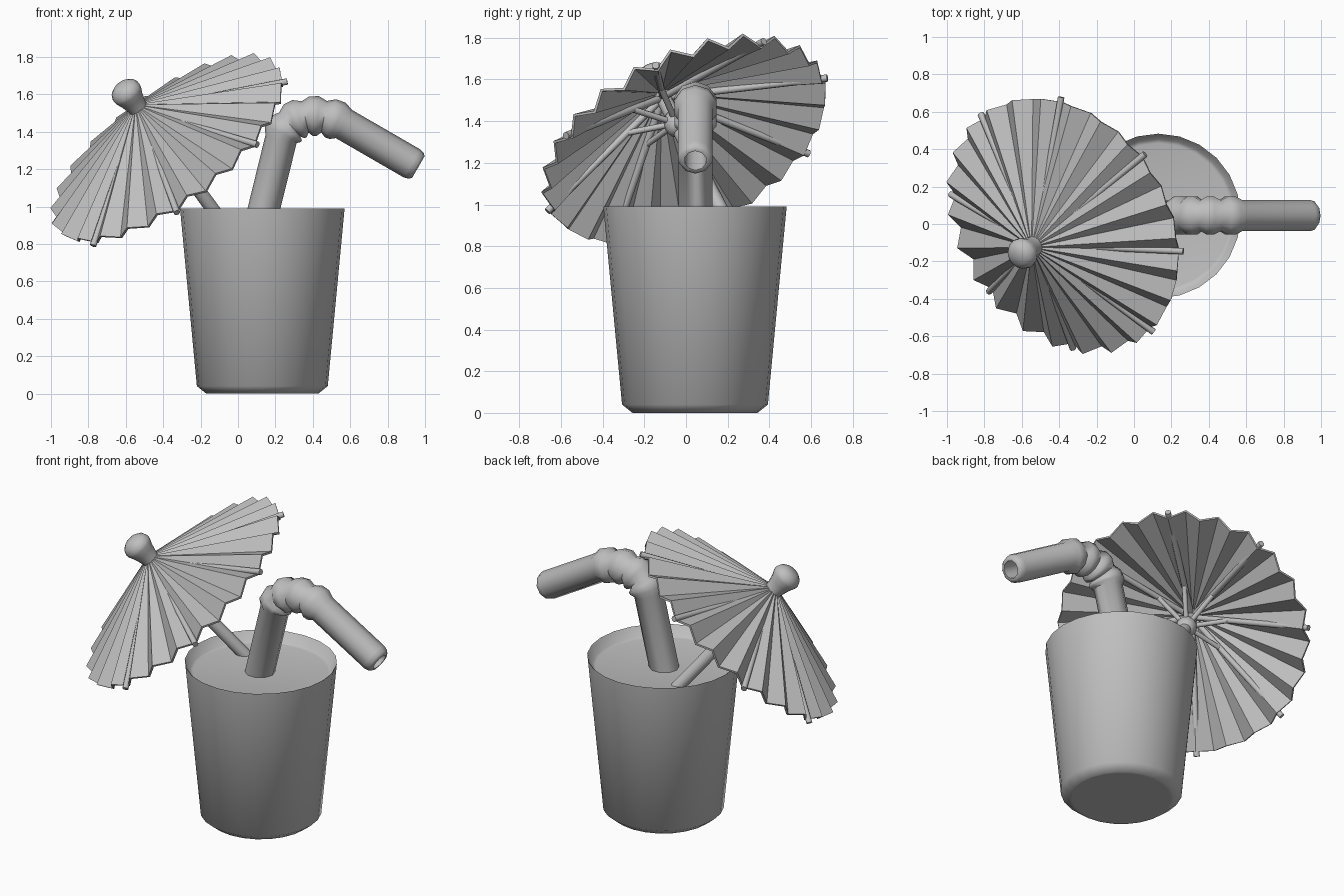
import bpy, bmesh
from math import sin, cos, pi, radians
from mathutils import Vector, Matrix

cube = bpy.data.objects.get("Cube")
if cube:
    bpy.data.objects.remove(cube)

grey = bpy.data.materials.new("plain_grey")
grey.use_nodes = True
grey.diffuse_color = (0.52, 0.52, 0.52, 1)
grey.node_tree.nodes["Principled BSDF"].inputs["Base Color"].default_value = (0.52, 0.52, 0.52, 1)


def finish(name, bm, matrix=None, smooth=None):
    bmesh.ops.remove_doubles(bm, verts=bm.verts, dist=0.0005)
    bmesh.ops.recalc_face_normals(bm, faces=bm.faces)
    mesh = bpy.data.meshes.new(name)
    bm.to_mesh(mesh)
    bm.free()
    mesh.materials.append(grey)
    obj = bpy.data.objects.new(name, mesh)
    bpy.context.collection.objects.link(obj)
    if matrix:
        obj.matrix_world = matrix
    if smooth:
        bpy.ops.object.select_all(action='DESELECT')
        obj.select_set(True)
        bpy.context.view_layer.objects.active = obj
        bpy.ops.object.shade_smooth_by_angle(angle=radians(smooth))
    return obj


def skin(bm, rings):
    """Join successive closed rings of points with quads and cap both ends."""
    loops = [[bm.verts.new(p) for p in ring] for ring in rings]
    count = len(loops[0])
    for a, b in zip(loops, loops[1:]):
        for i in range(count):
            j = (i + 1) % count
            bm.faces.new((a[i], a[j], b[j], b[i]))
    bm.faces.new(loops[0])
    bm.faces.new(loops[-1])


def lathe(name, profile, sides, matrix, smooth):
    """Turn a (radius, height) profile around the local z axis."""
    bm = bmesh.new()
    skin(bm, [[(r * cos(2 * pi * i / sides), r * sin(2 * pi * i / sides), z)
               for i in range(sides)] for r, z in profile])
    return finish(name, bm, matrix, smooth)


# Cup filled almost to the rim
lathe("cup", [(0.285, 0), (0.30, 0), (0.35, 0.04), (0.44, 0.99), (0.434, 0.985),
              (0.41, 0.93), (0.39, 0.925)], 24,
      Matrix.Translation((0.13, 0.043, 0)), 60)

# Bendy straw: stations of (centre, tangent, radius) in the xz plane
STRAW_Y = 0.045
p0, p1 = Vector((0.23, 0, 1.36)), Vector((0.262, 0, 1.49))
p2, p3 = Vector((0.43, 0, 1.52)), Vector((0.566, 0, 1.441))
low_dir, high_dir = (p1 - p0).normalized(), Vector((0.865, 0, -0.5)).normalized()
stations = [(p0 - low_dir * 0.9, low_dir, 0.085)]
bumps = 4
for i in range(bumps):
    for part, radius in ((0, 0.086), (0.32, 0.106), (0.68, 0.106)):
        t = (i + part) / bumps
        s = 1 - t
        pos = s**3 * p0 + 3 * s * s * t * p1 + 3 * s * t * t * p2 + t**3 * p3
        tan = s * s * (p1 - p0) + 2 * s * t * (p2 - p1) + t * t * (p3 - p2)
        stations.append((pos, tan.normalized(), radius))
# straight upper part, rounded lip and hollow mouth
for along, radius in ((0, 0.087), (0.42, 0.087), (0.448, 0.079), (0.46, 0.066),
                      (0.46, 0.053), (0.15, 0.05)):
    stations.append((p3 + high_dir * along, high_dir, radius))

bm = bmesh.new()
rings = []
for pos, tan, radius in stations:
    side = Vector((-tan.z, 0, tan.x))
    rings.append([pos + side * radius * cos(a) + Vector((0, STRAW_Y + radius * sin(a), 0))
                  for a in (2 * pi * k / 10 for k in range(10))])
skin(bm, rings)
finish("straw", bm, smooth=50)

# Umbrella frame: origin at the centre of the rim, z along the stick
axis = Vector((-0.55, -0.38, 0.744)).normalized()
rib_dir = Vector((0.834, -0.205, 0.513))
rib_dir = (rib_dir - axis * rib_dir.dot(axis)).normalized()
tilt = Matrix((rib_dir, axis.cross(rib_dir), axis)).transposed().to_4x4()
frame = Matrix.Translation((-0.36, 0.005, 1.29)) @ tilt

# Pleated paper canopy
PLEATS = 24
bm = bmesh.new()
apex = bm.verts.new((0, 0, 0.335))
rim = []
for i in range(PLEATS * 2):
    a = pi * i / PLEATS
    radius, height = (0.712, -0.012) if i % 2 == 0 else (0.738, 0.042)
    rim.append(bm.verts.new((radius * cos(a), radius * sin(a), height)))
for i, v in enumerate(rim):
    bm.faces.new((apex, v, rim[(i + 1) % len(rim)]))
canopy = finish("umbrella_canopy", bm, frame)
paper = canopy.modifiers.new("paper_thickness", 'SOLIDIFY')
paper.thickness = 0.014
paper.offset = 0

# Stick, hub under the canopy and knob on top
lathe("umbrella_stick", [(0.037, -0.8), (0.037, 0.33)], 12, frame, 40)
lathe("umbrella_hub", [(0.037, 0.075), (0.055, 0.095), (0.062, 0.13),
                       (0.055, 0.165), (0.037, 0.19)], 12, frame, 60)
lathe("umbrella_knob", [(0.05, 0.29), (0.056, 0.335), (0.068, 0.38), (0.083, 0.415),
                        (0.085, 0.435), (0.073, 0.463), (0.045, 0.483), (0.01, 0.488)],
      14, frame, 60)


def spokes(name, radius, start, tip):
    """Eight round rods from start to tip, spaced evenly around the stick."""
    lean = (tip - start).to_track_quat('Z', 'Y').to_matrix().to_4x4()
    for i in range(8):
        spin = Matrix.Rotation(2 * pi * i / 8, 4, 'Z')
        lathe(f"{name}_{i + 1}", [(radius, 0), (radius, (tip - start).length)], 8,
              frame @ spin @ Matrix.Translation(start) @ lean, 50)


# Ribs lying along the paper, and short struts from the hub to the ribs
spokes("umbrella_rib", 0.018, Vector((0.03, 0, 0.29)), Vector((0.745, 0, -0.004)))
spokes("umbrella_strut", 0.015, Vector((0.02, 0, 0.14)), Vector((0.23, 0, 0.205)))
